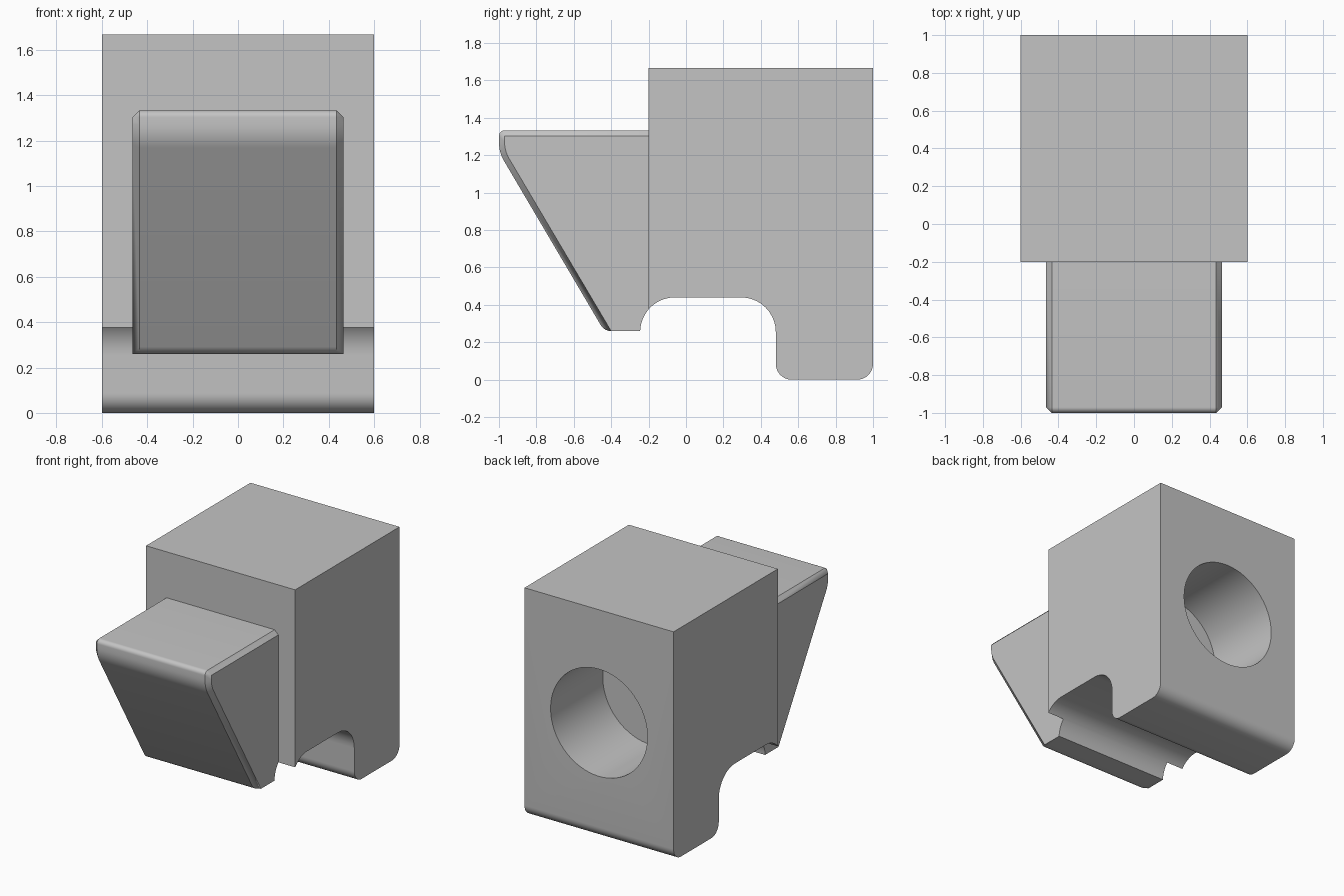
import bpy
import bmesh
from math import sin, cos, radians

if "Cube" in bpy.data.objects:
    bpy.data.objects.remove(bpy.data.objects["Cube"])

grey = bpy.data.materials.new("plain_grey")
grey.use_nodes = True
grey.diffuse_color = (0.55, 0.55, 0.55, 1)
grey.node_tree.nodes["Principled BSDF"].inputs["Base Color"].default_value = (0.55, 0.55, 0.55, 1)


def arc(cy, cz, r, start, end, n=10):
    """Points of an arc in the side plane."""
    angles = [radians(start + (end - start) * i / n) for i in range(n + 1)]
    return [(cy + r * cos(a), cz + r * sin(a)) for a in angles]


def loft(name, sections):
    """Solid through side profiles of equal length, each placed at its own x."""
    bm = bmesh.new()
    rings = [[bm.verts.new((x, y, z)) for y, z in pts] for x, pts in sections]
    for a, b in zip(rings, rings[1:]):
        for i in range(len(a)):
            j = (i + 1) % len(a)
            bm.faces.new((a[i], a[j], b[j], b[i]))
    bm.faces.new(rings[0])
    bm.faces.new(rings[-1])
    bmesh.ops.remove_doubles(bm, verts=bm.verts, dist=0.0001)
    bmesh.ops.recalc_face_normals(bm, faces=bm.faces)
    mesh = bpy.data.meshes.new(name)
    bm.to_mesh(mesh)
    bm.free()
    mesh.materials.append(grey)
    obj = bpy.data.objects.new(name, mesh)
    bpy.context.collection.objects.link(obj)
    return obj


def combine(target, other, operation):
    """Apply a boolean and remove the helper."""
    mod = target.modifiers.new(operation.lower(), "BOOLEAN")
    mod.object, mod.operation, mod.solver = other, operation, "EXACT"
    bpy.ops.object.select_all(action="DESELECT")
    bpy.context.view_layer.objects.active = target
    target.select_set(True)
    bpy.ops.object.modifier_apply(modifier=mod.name)
    bpy.data.objects.remove(other)


FRONT, TOP, FOOT = -0.2, 1.667, 0.26
LIP = (FRONT, 0.376)                       # where the channel meets the front

# Block with rounded channel and rear leg
block = [(FRONT, TOP), LIP]
block += arc(-0.06, 0.255, 0.185, 139.2, 90)
block[2:3] = []
block += arc(0.295, 0.255, 0.185, 90, 0)
block += arc(0.565, 0.085, 0.085, 180, 270)
block += arc(0.915, 0.085, 0.085, 270, 360)
block += [(1, TOP)]
body = loft("clamp_body", [(-0.6, block), (0.6, block)])

# Wedge jaw: full outline in the middle, smaller outline on the sides
C = 0.03
SLOPE = 210.4
heel = [(-0.245, FOOT)] + arc(-0.06, 0.255, 0.185, 175, 142, 5) + [LIP, (-0.1, 0.6)]
outer = (arc(-0.97, 1.303, C, 90, 180, 8) + arc(-0.8, 1.27, 0.2, 180, SLOPE)
         + arc(-0.4, 0.325, 0.065, SLOPE, 270) + heel + [(-0.1, 1.333)])
inner = ([(-0.97, 1.303)] * 9 + arc(-0.8, 1.27, 0.2 - C, 180, SLOPE)
         + [(-0.4, FOOT)] * 11 + heel + [(-0.1, 1.333 - C)])
HALF = 0.465
jaw = loft("wedge_jaw", [(-HALF, inner), (C - HALF, outer), (HALF - C, outer), (HALF, inner)])
combine(body, jaw, "UNION")

# Blind round hole in the back
bpy.ops.mesh.primitive_cylinder_add(vertices=64, radius=0.39, depth=1.2,
                                    location=(0, 1, 0.845), rotation=(radians(90), 0, 0))
hole = bpy.context.object
hole.name = "hole_cutter"
hole.hide_render = True
hole.data.materials.append(grey)
combine(body, hole, "DIFFERENCE")

bpy.ops.object.shade_smooth_by_angle(angle=radians(25))
